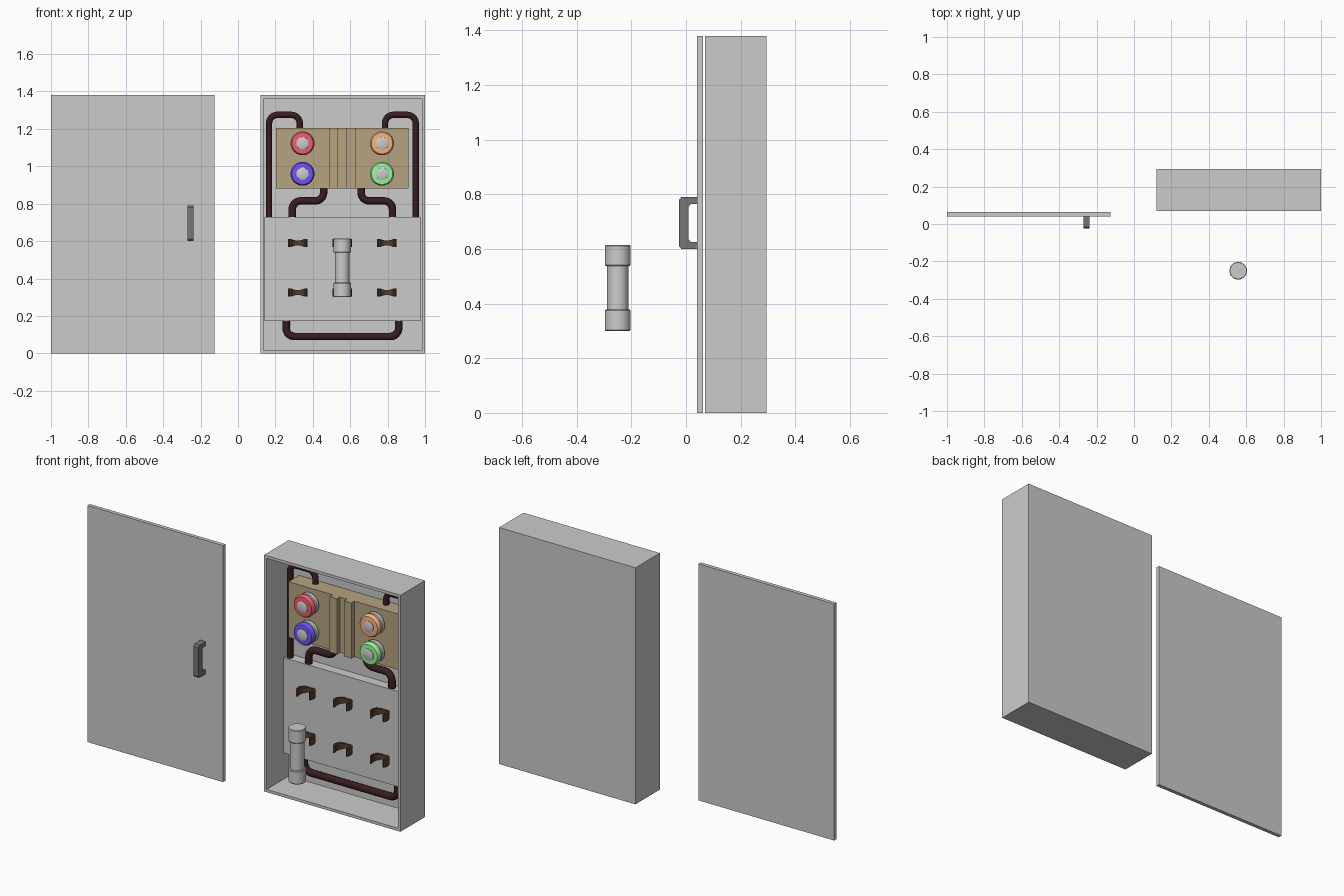
import bpy, bmesh, math
from mathutils import Vector, Matrix

if "Cube" in bpy.data.objects:
    bpy.data.objects.remove(bpy.data.objects["Cube"])

MID = 0.558   # symmetry line of the cabinet interior


def material(name, rgb):
    m = bpy.data.materials.new(name)
    m.diffuse_color = (*rgb, 1)
    m.use_nodes = True
    m.node_tree.nodes["Principled BSDF"].inputs["Base Color"].default_value = m.diffuse_color
    return m


WOOD = material("wood", (0.47, 0.37, 0.22))
PIPE = material("pipe", (0.04, 0.012, 0.013))
CLIP = material("clip", (0.09, 0.045, 0.025))
DARK = material("dark_metal", (0.18, 0.18, 0.18))
RED = material("red", (0.85, 0.11, 0.17))
BLUE = material("blue", (0.16, 0.09, 0.95))
ORANGE = material("orange", (0.92, 0.45, 0.22))
GREEN = material("green", (0.33, 0.92, 0.33))


def finish(name, bm, mat=None, smooth=False):
    bmesh.ops.recalc_face_normals(bm, faces=bm.faces)
    me = bpy.data.meshes.new(name)
    bm.to_mesh(me)
    bm.free()
    ob = bpy.data.objects.new(name, me)
    bpy.context.collection.objects.link(ob)
    if mat:
        me.materials.append(mat)
    if smooth:
        bpy.ops.object.select_all(action='DESELECT')
        ob.select_set(True)
        bpy.context.view_layer.objects.active = ob
        bpy.ops.object.shade_smooth_by_angle(angle=math.radians(35))
    return ob


def box_bm(lo, hi):
    bm = bmesh.new()
    lo, hi = Vector(lo), Vector(hi)
    m = Matrix.Translation((lo + hi) / 2) @ Matrix.Diagonal((*(hi - lo), 1))
    bmesh.ops.create_cube(bm, size=1, matrix=m)
    return bm


def box(name, lo, hi, mat=None):
    return finish(name, box_bm(lo, hi), mat)


def prism(name, pts, push, mat=None):
    bm = bmesh.new()
    f = bm.faces.new([bm.verts.new(p) for p in pts])
    r = bmesh.ops.extrude_face_region(bm, geom=[f], use_keep_orig=True)
    bmesh.ops.translate(bm, vec=push, verts=[v for v in r["geom"] if isinstance(v, bmesh.types.BMVert)])
    return finish(name, bm, mat)


def lathe(name, profile, place, mat=None, n=32):
    """Turn (radius, height) points round local z and close both ends."""
    bm = bmesh.new()
    rings = [[bm.verts.new((r * math.cos(2 * math.pi * i / n), r * math.sin(2 * math.pi * i / n), h))
              for i in range(n)] for r, h in profile]
    for a, b in zip(rings, rings[1:]):
        for i in range(n):
            j = (i + 1) % n
            bm.faces.new((a[i], a[j], b[j], b[i]))
    bm.faces.new(rings[0])
    bm.faces.new(rings[-1])
    bm.transform(place)
    return finish(name, bm, mat, True)


def pipe(name, xz, y, radius, bend=0.045, mirror=False):
    """Round pipe along x-z points with filleted corners."""
    pts = [Vector((2 * MID - x if mirror else x, y, z)) for x, z in xz]
    path = [pts[0]]
    for a, p, b in zip(pts, pts[1:], pts[2:]):
        s, e = p + (a - p).normalized() * bend, p + (b - p).normalized() * bend
        c = s + e - p
        for k in range(9):
            t = k / 8 * math.pi / 2
            path.append(c + (s - c) * math.cos(t) + (e - c) * math.sin(t))
    path.append(pts[-1])
    cu = bpy.data.curves.new(name, 'CURVE')
    cu.dimensions = '3D'
    cu.bevel_depth = radius
    cu.bevel_resolution = 4
    cu.use_fill_caps = True
    sp = cu.splines.new('POLY')
    sp.points.add(len(path) - 1)
    for q, v in zip(sp.points, path):
        q.co = (*v, 1)
    cu.materials.append(PIPE)
    ob = bpy.data.objects.new(name, cu)
    bpy.context.collection.objects.link(ob)


# cabinet: hollow box open to the front
bm = box_bm((0.12, 0.07, 0), (1.0, 0.295, 1.38))
front = min(bm.faces, key=lambda f: f.calc_center_median().y)
bmesh.ops.inset_region(bm, faces=[front], thickness=0.023)
inner = bmesh.ops.extrude_discrete_faces(bm, faces=[front])["faces"][0]
bmesh.ops.translate(bm, vec=(0, 0.205, 0), verts=inner.verts[:])
finish("cabinet", bm)

# detached door and its pull handle
box("door", (-1.0, 0.041, 0), (-0.125, 0.063, 1.38))
side = [(0.042, 0.60), (-0.017, 0.60), (-0.025, 0.61), (-0.025, 0.78), (-0.017, 0.79), (0.042, 0.79),
        (0.042, 0.765), (0.018, 0.765), (0.01, 0.755), (0.01, 0.635), (0.018, 0.625), (0.042, 0.625)]
prism("door_handle", [(-0.271, y, z) for y, z in side], (0.034, 0, 0), DARK)

# mounting plate
box("mounting_plate", (0.142, 0.218, 0.174), (0.976, 0.276, 0.73))

# wooden block with two front ridges
box("wood_block", (0.203, 0.177, 0.88), (0.912, 0.276, 1.205), WOOD)
for i, x in enumerate((0.487, 0.58)):
    box(f"wood_ridge_{i}", (x, 0.15, 0.88), (x + 0.048, 0.18, 1.205), WOOD)

# knobs: grey base, coloured ring, grey centre
for label, mat, x, z in (("red", RED, 0.345, 1.123), ("blue", BLUE, 0.345, 0.96),
                         ("orange", ORANGE, 0.77, 1.123), ("green", GREEN, 0.77, 0.96)):
    place = Matrix.Translation((x, 0.18, z)) @ Matrix.Rotation(math.pi / 2, 4, 'X')
    lathe(f"{label}_knob_base", [(0.05, 0), (0.05, 0.012), (0.062, 0.015), (0.062, 0.038),
                                 (0.052, 0.042), (0.052, 0.05)], place)
    lathe(f"{label}_knob_ring", [(0.06, 0.046), (0.064, 0.05), (0.064, 0.066), (0.057, 0.076),
                                 (0.034, 0.078)], place, mat)
    lathe(f"{label}_knob_centre", [(0.034, 0.07), (0.033, 0.081), (0.026, 0.084)], place)

# pipes, mirrored left and right
for m, s in ((False, "left"), (True, "right")):
    pipe(f"upper_pipe_{s}", [(0.33, 1.19), (0.33, 1.275), (0.166, 1.275), (0.166, 0.72)], 0.243, 0.017, mirror=m)
    pipe(f"middle_pipe_{s}", [(0.458, 0.89), (0.458, 0.815), (0.29, 0.815), (0.29, 0.72)], 0.24, 0.02, mirror=m)
pipe("lower_pipe", [(0.257, 0.185), (0.257, 0.09), (0.859, 0.09), (0.859, 0.185)], 0.245, 0.02)

# spring clips: C shapes open to the front, narrow at the root
def clip(name, x, z, n=16):
    bm = bmesh.new()
    rows = []
    for i in range(n + 1):
        t = -1 + 2 * i / n
        a = math.pi / 2 - t * math.radians(122)
        h = 0.012 + 0.01 * min(1, abs(t) * 1.5)
        rows.append([bm.verts.new((x + r * math.cos(a), 0.169 + r * math.sin(a), z + k))
                     for r, k in ((0.041, -h), (0.052, -h), (0.052, h), (0.041, h))])
    for a, b in zip(rows, rows[1:]):
        for k in range(4):
            j = (k + 1) % 4
            bm.faces.new((a[k], a[j], b[j], b[k]))
    bm.faces.new(rows[0])
    bm.faces.new(rows[-1])
    finish(name, bm, CLIP, True)


for r, z in enumerate((0.59, 0.325)):
    for c, x in enumerate((0.32, MID, 0.796)):
        clip(f"fuse_clip_{r}_{c}", x, z)

# loose cartridge in front of the cabinet
lathe("cartridge", [(0.044, 0.30), (0.047, 0.304), (0.047, 0.374), (0.044, 0.378), (0.039, 0.378),
                    (0.039, 0.538), (0.044, 0.538), (0.047, 0.542), (0.047, 0.611), (0.044, 0.615)],
      Matrix.Translation((0.557, -0.25, 0)))
